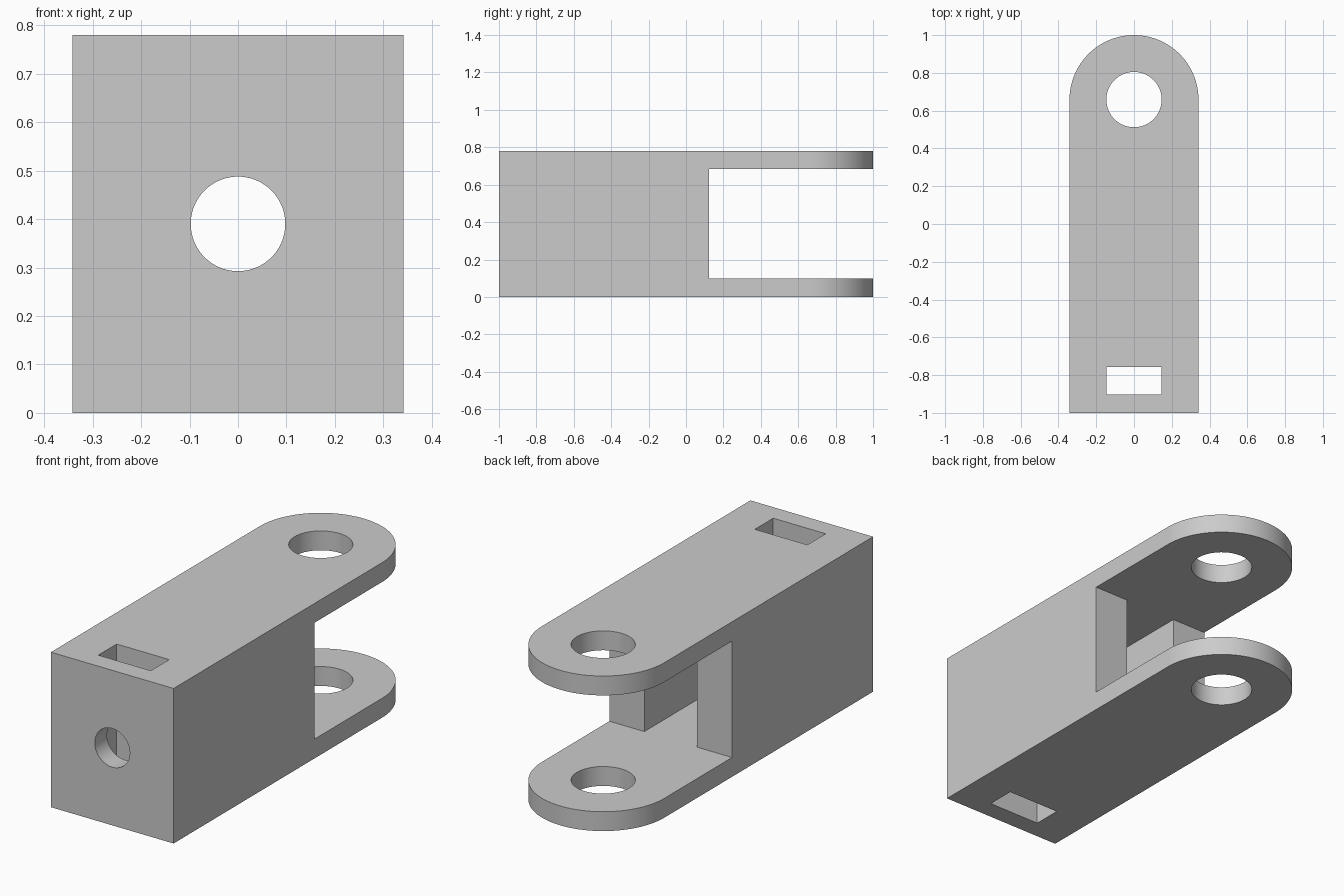
import bpy
import bmesh
from math import cos, sin, pi
from mathutils import Matrix

cube = bpy.data.objects.get("Cube")
if cube:
    bpy.data.objects.remove(cube, do_unlink=True)

U = 2 / 41                      # one design unit
HALF, HEIGHT = 7 * U, 16 * U    # half width and full height
PIVOT_Y = 1 - HALF              # centre of the rounded fork ends
PLATE = 2 * U                   # fork plate thickness
SLOT = 3 * U                    # half width of slot and cavity

grey = bpy.data.materials.new("plain grey")
grey.use_nodes = True
colour = (0.6, 0.6, 0.6, 1)
grey.diffuse_color = colour
grey.node_tree.nodes["Principled BSDF"].inputs["Base Color"].default_value = colour


def make_object(name, bm):
    bmesh.ops.recalc_face_normals(bm, faces=bm.faces)
    mesh = bpy.data.meshes.new(name)
    bm.to_mesh(mesh)
    bm.free()
    mesh.materials.append(grey)
    obj = bpy.data.objects.new(name, mesh)
    bpy.context.collection.objects.link(obj)
    return obj


def prism(name, outline, bottom, top):
    """Extrude a plan outline from bottom to top."""
    bm = bmesh.new()
    face = bm.faces.new([bm.verts.new((x, y, bottom)) for x, y in outline])
    new = bmesh.ops.extrude_face_region(bm, geom=[face])["geom"]
    verts = [g for g in new if isinstance(g, bmesh.types.BMVert)]
    bmesh.ops.translate(bm, verts=verts, vec=(0, 0, top - bottom))
    return make_object(name, bm)


def rod(name, radius, depth, matrix):
    bm = bmesh.new()
    bmesh.ops.create_cone(bm, cap_ends=True, segments=96, radius1=radius,
                          radius2=radius, depth=depth, matrix=matrix)
    return make_object(name, bm)


# Body: long block with a semicircular back end
arc = [(HALF * cos(pi * i / 64), PIVOT_Y + HALF * sin(pi * i / 64)) for i in range(65)]
body = prism("fork_body", [(-HALF, -1), (HALF, -1)] + arc, 0, HEIGHT)

# Fork gap, with the narrower cavity running on into the block
gap_y, cavity_y = -1 + 23 * U, -1 + 8 * U
right_side = [(SLOT, cavity_y), (SLOT, gap_y), (0.5, gap_y), (0.5, 1.2)]
left_side = [(-x, y) for x, y in reversed(right_side)]
gap = prism("gap_cutter", right_side + left_side, PLATE, HEIGHT - PLATE)

# Upright rectangular slot near the front
front, back = -1 + 2 * U, -1 + 5 * U
slot = prism("slot_cutter", [(-SLOT, front), (SLOT, front), (SLOT, back), (-SLOT, back)],
             -0.1, HEIGHT + 0.1)

# Pivot holes through both plates, and the bolt hole along the length
pivot = rod("pivot_cutter", SLOT, 2, Matrix.Translation((0, PIVOT_Y, HEIGHT / 2)))
bolt = rod("bolt_cutter", 2 * U, 1.2,
           Matrix.Translation((0, -0.8, HEIGHT / 2)) @ Matrix.Rotation(pi / 2, 4, "X"))

bpy.ops.object.select_all(action="DESELECT")
body.select_set(True)
bpy.context.view_layer.objects.active = body
for cutter in (gap, slot, pivot, bolt):
    cutter.hide_render = True
    mod = body.modifiers.new(cutter.name, "BOOLEAN")
    mod.operation = "DIFFERENCE"
    mod.solver = "EXACT"
    mod.object = cutter
    bpy.ops.object.modifier_apply(modifier=mod.name)
    bpy.data.objects.remove(cutter, do_unlink=True)

bpy.ops.object.shade_smooth_by_angle()
